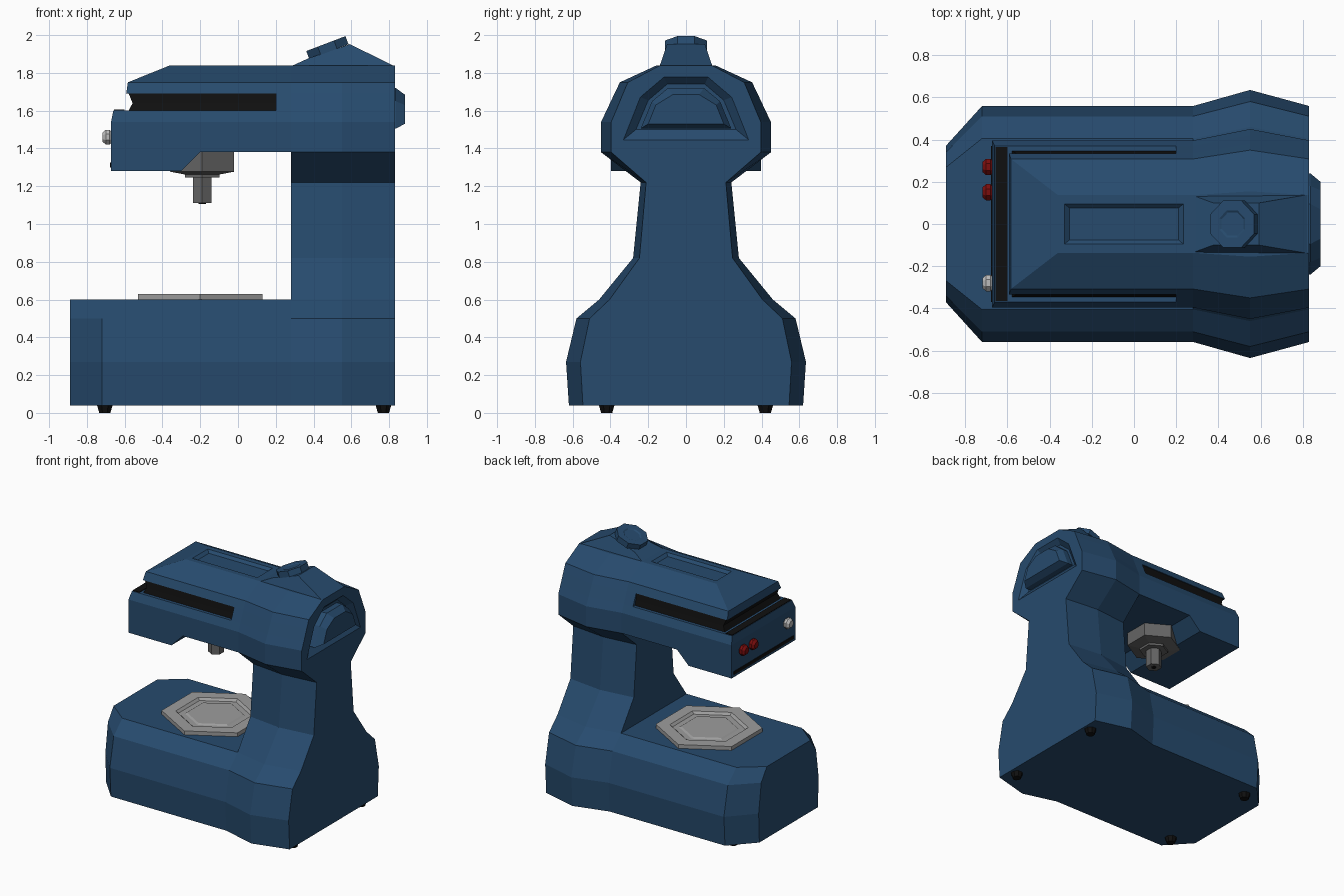
import bpy, bmesh, math
from mathutils import Vector, Matrix

if "Cube" in bpy.data.objects:
    bpy.data.objects.remove(bpy.data.objects["Cube"])


def material(name, r, g, b):
    m = bpy.data.materials.new(name)
    m.diffuse_color = (r, g, b, 1)
    m.use_nodes = True
    m.node_tree.nodes["Principled BSDF"].inputs["Base Color"].default_value = m.diffuse_color
    return m


BLUE = material("blue enamel", 0.02, 0.07, 0.155)
BLACK = material("black rubber", 0.005, 0.005, 0.005)
STEEL = material("dark steel", 0.13, 0.13, 0.13)
PLATE = material("light steel", 0.34, 0.34, 0.34)
WHITE = material("pale metal", 0.5, 0.5, 0.5)
RED = material("dark red", 0.2, 0.004, 0.004)


def finish(name, bm, mat):
    bmesh.ops.remove_doubles(bm, verts=bm.verts, dist=1e-4)
    bmesh.ops.recalc_face_normals(bm, faces=bm.faces)
    me = bpy.data.meshes.new(name)
    bm.to_mesh(me)
    bm.free()
    me.materials.append(mat)
    ob = bpy.data.objects.new(name, me)
    bpy.context.collection.objects.link(ob)
    return ob


def solid(name, loops, mat):
    """Closed skin through loops with equal point counts."""
    bm = bmesh.new()
    rings = [[bm.verts.new(p) for p in loop] for loop in loops]
    for a, b in zip(rings, rings[1:]):
        for i in range(len(a)):
            j = (i + 1) % len(a)
            bm.faces.new((a[i], a[j], b[j], b[i]))
    bm.faces.new(rings[0])
    bm.faces.new(rings[-1])
    return finish(name, bm, mat)


def turned(name, centre, steps, n, mat, axis=(0, 0, 1), phase=0.0):
    """n-sided turned part; steps are (radius, distance along axis)."""
    rot = Vector((0, 0, 1)).rotation_difference(Vector(axis)).to_matrix()
    loops = []
    for r, h in steps:
        loops.append([Vector(centre) + rot @ Vector((
            r * math.cos(phase + math.tau * i / n),
            r * math.sin(phase + math.tau * i / n), h)) for i in range(n)])
    return solid(name, loops, mat)


def rect(x0, x1, y, z):
    return [(x0, -y, z), (x1, -y, z), (x1, y, z), (x0, y, z)]


def arch(x, half):
    pts = half + [(-y, z) for y, z in reversed(half)]
    return [(x, y, z) for y, z in pts]


# ---- Body: half cross-section (y, z), scaled at stations along x ----
ROWS = [(.62, .04), (.635, .27), (.58, .5), (.46, .6), (.28, .82), (.24, 1.22),
        (.45, 1.38), (.45, 1.54), (.421, 1.6), (.379, 1.69), (.35, 1.75), (.155, 1.84)]


def station(x, s, first=0, last=11):
    return [(x, y * s, z) for y, z in ROWS[first:last + 1]]


body = bmesh.new()


def quad(*pts):
    body.faces.new([body.verts.new(p) for p in pts])


def flip(p):
    return (p[0], -p[1], p[2])


def skin(stations):
    for a, b in zip(stations, stations[1:]):
        for i in range(len(a) - 1):
            q = (a[i], a[i + 1], b[i + 1], b[i])
            quad(*q)
            quad(*[flip(p) for p in q])


def cap(st):
    for a, b in zip(st, st[1:]):
        quad(a, b, flip(b), flip(a))


def deck(stations, i):
    for a, b in zip(stations, stations[1:]):
        quad(a[i], b[i], flip(b[i]), flip(a[i]))


# column
S = .88
spine = [station(.83, S), station(.55, 1), station(.28, S)]
skin(spine)
cap(spine[0])
cap(spine[2][3:7])
deck(spine, 0)
deck(spine, -1)
# base
base = [station(.28, S, 0, 3), station(-.72, S, 0, 3), station(-.89, .585, 0, 3)]
skin(base)
cap(base[-1])
deck(base, 0)
deck(base, -1)
# head root
root = [station(.28, S, 6), station(.2, S, 6)]
skin(root)
deck(root, 0)
deck(root, -1)
cap(root[1][2:4])
# lower head with dropped nose
nose = [station(x, S, 6, 8) for x in (.2, -.2, -.3, -.672)]
for st in nose[2:]:
    st[0] = (st[0][0], st[0][1], 1.28)
nose[3][2] = (-.66,) + nose[3][2][1:]
skin(nose)
cap(nose[-1])
deck(nose, 0)
deck(nose, -1)
# lid
tip = [(x,) + p[1:] for x, p in zip((-.592, -.583, -.36), station(0, S, 9))]
lid = [station(.2, S, 9), tip]
skin(lid)
cap(tip)
deck(lid, 0)
deck(lid, -1)
body = finish("body", body, BLUE)


def carve(loops):
    cutter = solid("cutter", loops, BLUE)
    cutter.hide_render = True
    mod = body.modifiers.new("carve", "BOOLEAN")
    mod.operation, mod.solver, mod.object = "DIFFERENCE", "EXACT", cutter
    bpy.context.view_layer.objects.active = body
    bpy.ops.object.modifier_apply(modifier=mod.name)
    bpy.data.objects.remove(cutter)


# recessed top panel and recessed arch on the back
carve([rect(-.305, .21, .075, 1.82), rect(-.335, .24, .1, 1.845)])
carve([arch(.79, [(.265, 1.5), (.2, 1.655), (.1, 1.74)]),
       arch(.838, [(.345, 1.435), (.25, 1.675), (.12, 1.785)])])
solid("back_bulge", [arch(.785, [(.24, 1.505), (.18, 1.65), (.095, 1.72)]),
                     arch(.835, [(.24, 1.505), (.18, 1.65), (.095, 1.72)]),
                     arch(.883, [(.2, 1.53), (.16, 1.63), (.07, 1.685)])], BLUE)

# black groove under the lid and its front ledge
solid("lid_groove", [rect(-.58, .205, .347, 1.597), rect(-.558, .205, .335, 1.64),
                     rect(-.58, .205, .325, 1.693)], BLACK)
solid("front_ledge", [rect(-.657, -.6, .365, 1.598), rect(-.657, -.6, .365, 1.605)], BLACK)
solid("front_slot", [rect(-.677, -.67, .37, 1.3), rect(-.677, -.67, .37, 1.325)], BLACK)

# tilted knob on its hump
normal = Vector((-.356, 0, .934))
turned("knob", (.465, 0, 1.955), [(.12, -.046), (.12, 0), (.07, 0), (.06, -.006)], 8,
       BLUE, normal, math.pi / 8)
solid("knob_hump", [
    [(.28, -.135, 1.835), (.83, -.14, 1.835), (.83, .14, 1.835), (.28, .135, 1.835)],
    [(.375, -.1, 1.878), (.592, -.1, 1.952), (.592, .1, 1.952), (.375, .1, 1.878)]], BLUE)

# hexagonal work plate and spindle
turned("work_plate", (-.2, 0, 0), [(.38, .598), (.38, .63), (.28, .63), (.26, .613),
                                   (.215, .613), (.2, .622)], 6, PLATE, phase=math.pi / 6)
turned("spindle", (-.19, 0, 0), [(.196, 1.385), (.196, 1.277), (.105, 1.262), (.105, 1.245),
                                 (.057, 1.245), (.057, 1.11)], 6, STEEL, phase=math.pi / 6)
turned("spindle_hole", (-.19, 0, 1.107), [(.02, 0), (.02, .005)], 6, BLACK)

# front buttons
for name, y, mat in (("red_button_a", .27, RED), ("red_button_b", .15, RED),
                     ("pale_button", -.28, WHITE)):
    turned(name, (-.668, y, 1.46), [(.03, 0), (.042, .012), (.042, .032), (.026, .05)],
           8, mat, (-1, 0, 0), math.pi / 8)

# feet
for x in (-.705, .77):
    for y in (-.42, .42):
        turned("foot", (x, y, 0), [(.032, 0), (.045, .042)], 8, BLACK, phase=math.pi / 8)
